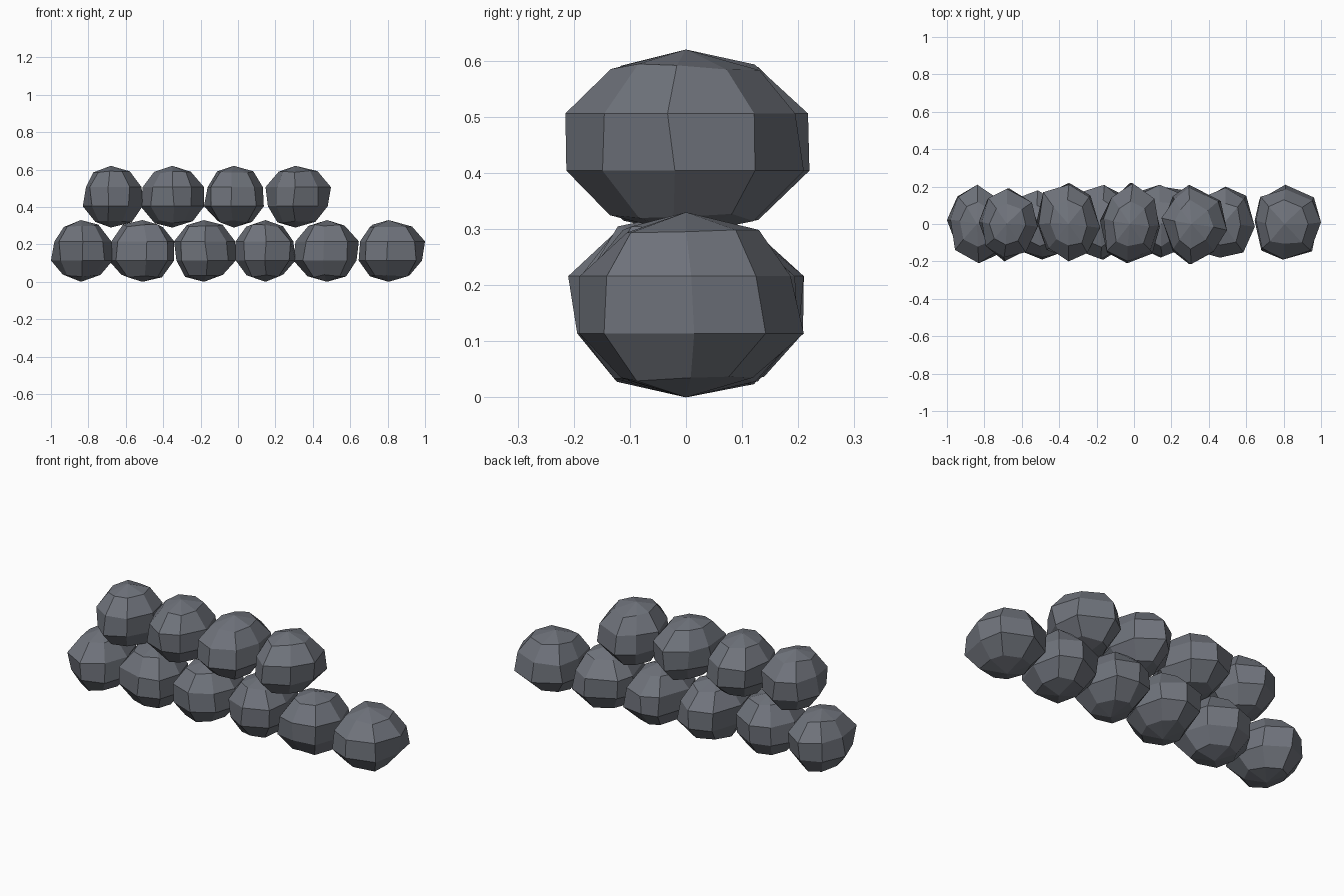
import bpy, bmesh, math, random

cube = bpy.data.objects.get("Cube")
if cube:
    bpy.data.objects.remove(cube, do_unlink=True)

# Slate grey stone
stone = bpy.data.materials.new("slate_grey_stone")
stone.use_nodes = True
colour = (0.16, 0.172, 0.2, 1)
stone.diffuse_color = colour
stone.node_tree.nodes["Principled BSDF"].inputs["Base Color"].default_value = colour

RADIUS = 0.165
SEGMENTS = 8
SPACING = 0.329


def make_rock(name, x, z, reach, rng):
    """Faceted boulder; reach = half-widths to the -x, +x, -y and +y sides."""
    bm = bmesh.new()
    bmesh.ops.create_uvsphere(bm, u_segments=SEGMENTS, v_segments=5, radius=RADIUS)

    # Roughen each meridian, leaving the poles in place
    step = math.tau / SEGMENTS
    twist = [rng.uniform(-0.14, 0.1) for _ in range(SEGMENTS)]
    swell = [rng.uniform(0.9, 1.05) for _ in range(SEGMENTS)]
    for v in bm.verts:
        r = math.hypot(v.co.x, v.co.y)
        if r < 0.01:
            continue
        angle = math.atan2(v.co.y, v.co.x)
        k = round(angle / step) % SEGMENTS
        angle += twist[k] + rng.uniform(-0.05, 0.05)
        r *= swell[k] * rng.uniform(0.92, 1.06)
        v.co.x = r * math.cos(angle)
        v.co.y = r * math.sin(angle)
        if abs(v.co.z) > RADIUS / 2:
            v.co.z += rng.uniform(-0.008, 0.008)

    # Stretch each side to its reach
    for axis in (0, 1):
        for side, sign in enumerate((-1, 1)):
            verts = [v for v in bm.verts if v.co[axis] * sign > 0]
            factor = reach[axis * 2 + side] / max(v.co[axis] * sign for v in verts)
            for v in verts:
                v.co[axis] *= factor

    mesh = bpy.data.meshes.new(name)
    bm.to_mesh(mesh)
    bm.free()
    mesh.materials.append(stone)
    rock = bpy.data.objects.new(name, mesh)
    rock.location = (x, 0, z)
    bpy.context.collection.objects.link(rock)


# Lower course of six rocks, upper course of four
courses = {
    "lower_rock": (-0.84, RADIUS, [
        (0.16, 0.17, 0.21, 0.21),
        (0.18, 0.17, 0.19, 0.18),
        (0.16, 0.17, 0.19, 0.21),
        (0.16, 0.16, 0.18, 0.21),
        (0.18, 0.17, 0.18, 0.2),
        (0.16, 0.195, 0.19, 0.21),
    ]),
    "upper_rock": (-0.68, 0.29 + RADIUS, [
        (0.15, 0.17, 0.2, 0.19),
        (0.17, 0.17, 0.2, 0.22),
        (0.16, 0.16, 0.21, 0.22),
        (0.16, 0.19, 0.215, 0.21),
    ]),
}
rng = random.Random(4)
for name, (start, z, reaches) in courses.items():
    for i, reach in enumerate(reaches):
        make_rock(f"{name}_{i + 1}", start + i * SPACING, z, reach, rng)
